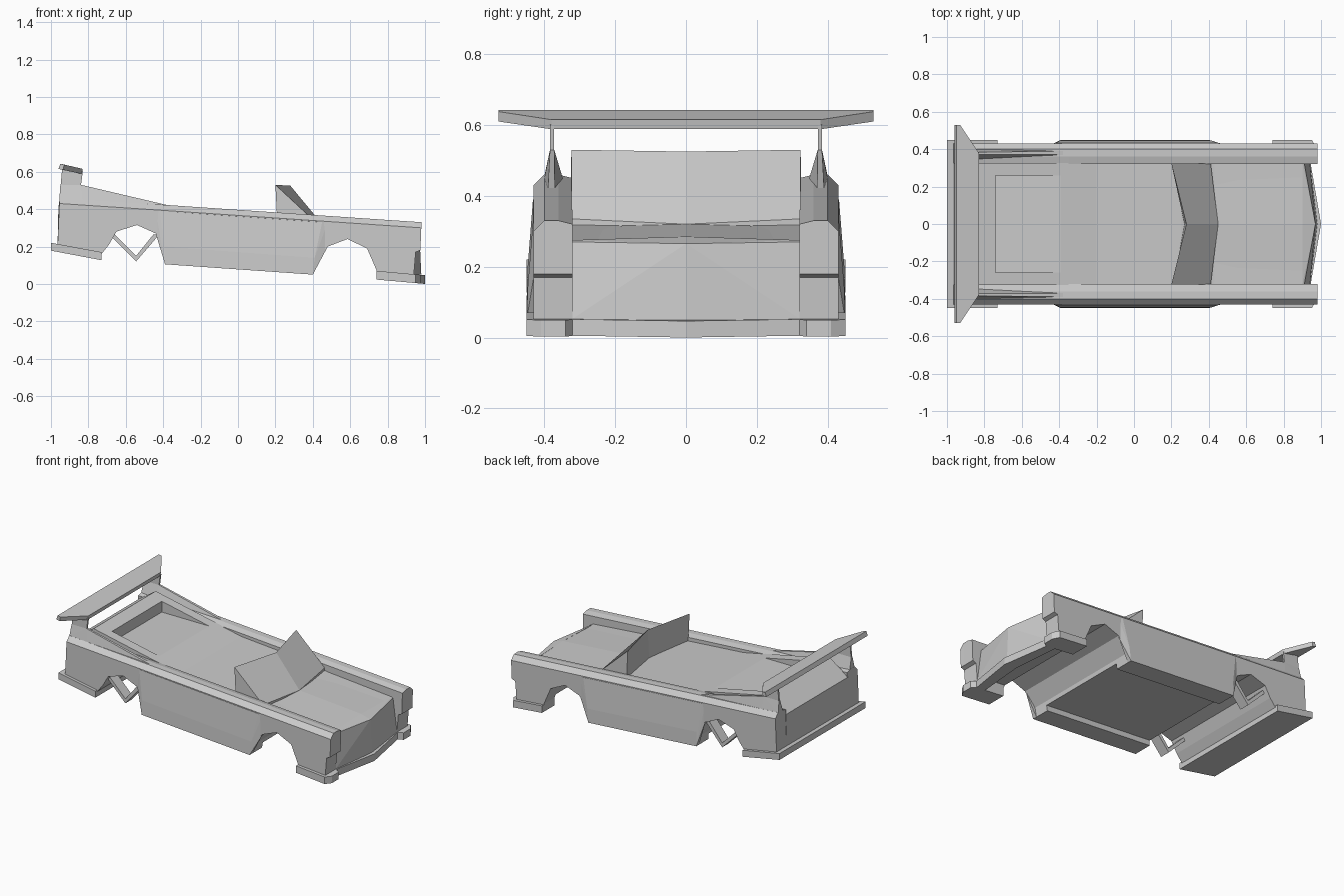
import bpy, bmesh


def finish(name, bm, mirror=False):
    bmesh.ops.recalc_face_normals(bm, faces=bm.faces)
    me = bpy.data.meshes.new(name)
    bm.to_mesh(me)
    bm.free()
    ob = bpy.data.objects.new(name, me)
    bpy.context.collection.objects.link(ob)
    if mirror:
        m = ob.modifiers.new("mirror", 'MIRROR')
        m.use_axis = (False, True, False)
        m.use_mirror_merge = False
    return ob


def loft(name, sections, mirror=False):
    """Bridge closed sections of equal length and cap both ends."""
    bm = bmesh.new()
    rings = [[bm.verts.new(p) for p in s] for s in sections]
    n = len(rings[0])
    for a, b in zip(rings, rings[1:]):
        for i in range(n):
            j = (i + 1) % n
            bm.faces.new((a[i], a[j], b[j], b[i]))
    caps = [bm.faces.new(rings[0]), bm.faces.new(rings[-1])]
    bmesh.ops.recalc_face_normals(bm, faces=bm.faces)
    bmesh.ops.triangulate(bm, faces=caps)
    return finish(name, bm, mirror)


def slab(name, prof, y0, y1, mirror=False):
    return loft(name, [[(x, y, z) for x, z in prof] for y in (y0, y1)], mirror)


def hull(name, pts, mirror=False):
    bm = bmesh.new()
    for p in pts:
        bm.verts.new(p)
    bmesh.ops.convex_hull(bm, input=bm.verts)
    bmesh.ops.dissolve_limit(bm, angle_limit=0.01, verts=bm.verts, edges=bm.edges)
    return finish(name, bm, mirror)


# Lower outline with both wheel arches, from front to rear
under = [(0.74, 0.05), (0.74, 0.075), (0.69, 0.19), (0.585, 0.24), (0.48, 0.2),
         (0.41, 0.11), (0.40, 0.05), (-0.39, 0.105), (-0.39, 0.16), (-0.44, 0.27),
         (-0.54, 0.315), (-0.65, 0.28), (-0.69, 0.21), (-0.73, 0.16), (-0.965, 0.20)]

# Central body with sunken deck and hood; its floor sits above the sills
floor = [(0.73, 0.10)] + under[2:6] + [(0.405, 0.085), (-0.39, 0.14)] + under[8:]
deck = [(-0.96, 0.42), (-0.83, 0.51), (-0.2, 0.38), (0.25, 0.345),
        (0.43, 0.315), (0.90, 0.275), (0.90, 0.09)]
core = slab("body_core", deck + floor, -0.325, 0.325)

# Recess in the rear deck
cutter = slab("deck_cutter", [(-0.74, 0.42), (-0.38, 0.42), (-0.38, 0.6), (-0.74, 0.6)],
              -0.26, 0.26)
cutter.hide_render = True
cutter.hide_viewport = True
cutter.display_type = 'WIRE'
b = core.modifiers.new("recess", 'BOOLEAN')
b.operation = 'DIFFERENCE'
b.solver = 'EXACT'
b.object = cutter

# Side fenders with chamfered upper edge and stepped front
fender = [(-0.955, 0.46), (-0.35, 0.42), (0.98, 0.33),
          (0.975, 0.18), (0.95, 0.17), (0.94, 0.05)] + under
loft("fender", [[(x, y, z - (drop if i < 3 else 0)) for i, (x, z) in enumerate(fender)]
                for y, drop in ((0.32, 0.01), (0.36, 0), (0.40, 0), (0.43, 0.03))], True)

# Door panels flaring out to the sills
hull("side_skirt", [(-0.44, 0.425, 0.39), (0.48, 0.425, 0.33), (-0.44, 0.425, 0.27),
                    (0.48, 0.425, 0.2), (0.40, 0.42, 0.05), (-0.39, 0.42, 0.105),
                    (-0.42, 0.432, 0.39), (0.45, 0.432, 0.33),
                    (-0.39, 0.447, 0.2), (0.41, 0.447, 0.14),
                    (0.40, 0.45, 0.05), (-0.39, 0.45, 0.105)], True)

# Pointed nose
nose = [(0.90, 0, 0.285), (0.97, 0, 0.265), (0.98, 0, 0.05)]
for s in (-1, 1):
    nose += [(0.90, s * 0.325, 0.275), (0.94, s * 0.325, 0.05), (0.89, s * 0.325, 0.05),
             (0.91, s * 0.325, 0.27)]
hull("nose", nose)

# Low crown along the hood
hull("hood_crown", [(0.45, 0, 0.32), (0.90, 0, 0.285), (0.42, -0.325, 0.312),
                    (0.42, 0.325, 0.312), (0.90, -0.325, 0.272), (0.90, 0.325, 0.272)])

# Windshield, bowed forward at the middle
side = [(0.20, 0.53), (0.41, 0.335), (0.41, 0.31), (0.21, 0.33)]
mid = [(0.28, 0.525), (0.45, 0.32), (0.45, 0.31), (0.27, 0.33)]
loft("windshield", [[(x, y, z) for x, z in p]
                    for y, p in ((-0.323, side), (0, mid), (0.323, side))])

# Rear fins: thin blade on a tapered base
slab("fin_blade", [(-0.35, 0.415), (-0.84, 0.525), (-0.83, 0.60), (-0.94, 0.62), (-0.955, 0.45)],
     0.372, 0.384, True)
hull("fin_base", [(-0.35, 0.37, 0.415), (-0.35, 0.39, 0.415), (-0.83, 0.345, 0.44),
                  (-0.83, 0.40, 0.45), (-0.955, 0.345, 0.44), (-0.955, 0.40, 0.455),
                  (-0.84, 0.372, 0.53), (-0.84, 0.384, 0.53),
                  (-0.95, 0.372, 0.53), (-0.95, 0.384, 0.53)], True)

# Spoiler with tapered tips
wing = []
for s in (-1, 1):
    wing += [(-0.96, s * 0.53, 0.615), (-0.95, s * 0.53, 0.643), (-0.93, s * 0.53, 0.638),
             (-0.935, s * 0.53, 0.61), (-0.83, s * 0.38, 0.615), (-0.835, s * 0.38, 0.588)]
hull("spoiler", wing)

# Rear bumper
slab("rear_bumper", [(-1.0, 0.22), (-0.73, 0.17), (-0.73, 0.127), (-1.0, 0.178)], -0.45, 0.45)

# Front bumper: corner arms joined by a thin pointed bar
half = [(0.88, 0.32), (0.74, 0.32), (0.74, 0.45), (0.95, 0.45), (0.975, 0.41),
        (0.975, 0.34), (0.945, 0.32)]
plan = [(0.91, 0)] + half + [(1.0, 0)] + [(x, -y) for x, y in reversed(half)]
loft("front_bumper", [[(x, y, h - (x - 0.74) * 0.09) for x, y in plan]
                      for h in (0.0235, 0.07)])

# V-shaped struts in the rear wheel arches
slab("rear_strut", [(-0.69, 0.265), (-0.545, 0.12), (-0.42, 0.265), (-0.452, 0.265),
                    (-0.545, 0.15), (-0.66, 0.265)], 0.33, 0.40, True)
